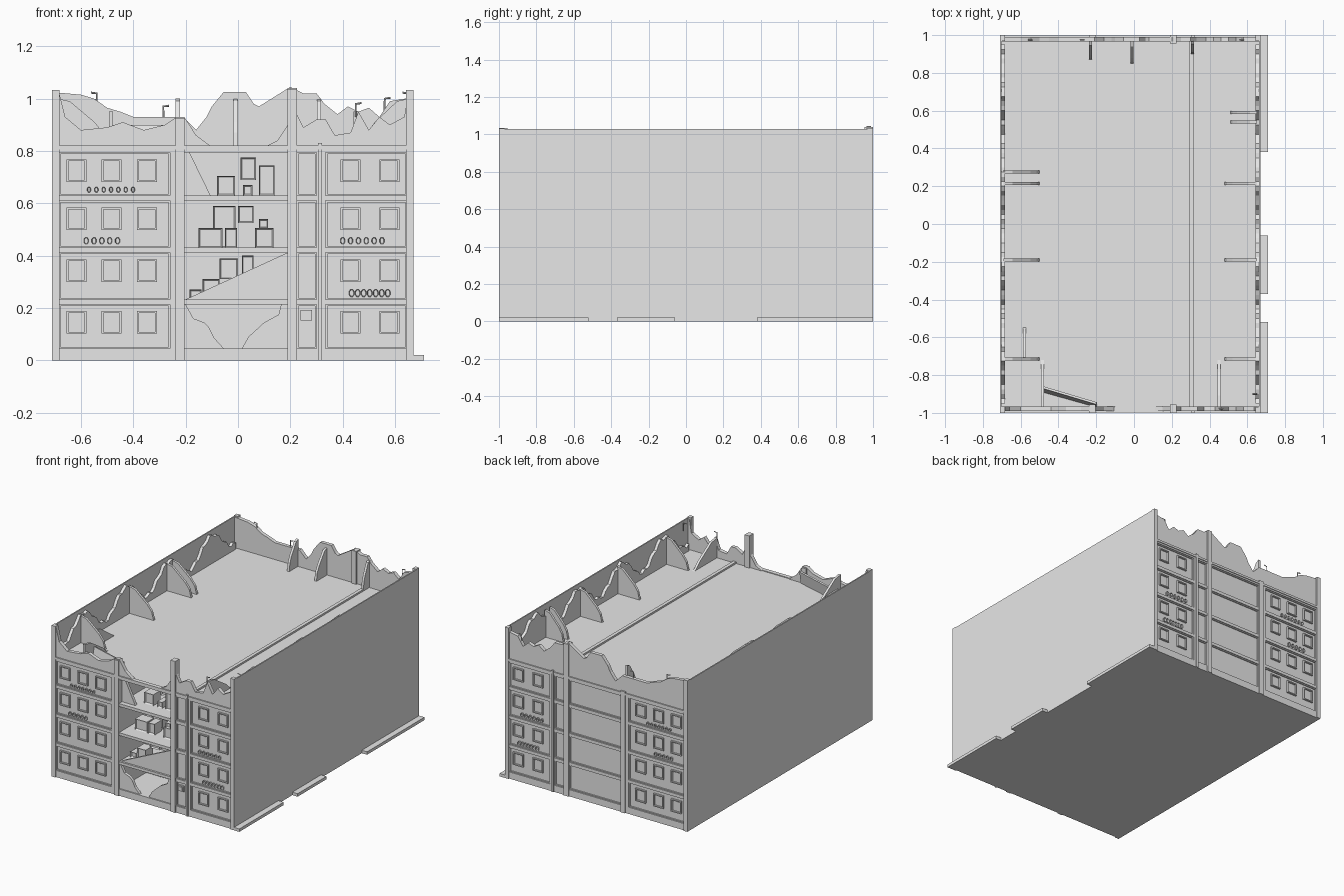
import bpy, bmesh, math
from mathutils import Vector

cube = bpy.data.objects.get("Cube")
if cube:
    bpy.data.objects.remove(cube)

grey = bpy.data.materials.new("concrete_grey")
grey.use_nodes = True
COLOUR = (0.8, 0.8, 0.8, 1)
grey.diffuse_color = COLOUR
grey.node_tree.nodes["Principled BSDF"].inputs["Base Color"].default_value = COLOUR


def finish(name, bm):
    bmesh.ops.recalc_face_normals(bm, faces=bm.faces[:])
    mesh = bpy.data.meshes.new(name)
    bm.to_mesh(mesh)
    bm.free()
    mesh.materials.append(grey)
    obj = bpy.data.objects.new(name, mesh)
    bpy.context.collection.objects.link(obj)
    return obj


def add_box(bm, x0, x1, y0, y1, z0, z1):
    geo = bmesh.ops.create_cube(bm, size=1)
    for v in geo["verts"]:
        v.co = Vector((x0 + (v.co.x + .5) * (x1 - x0), y0 + (v.co.y + .5) * (y1 - y0),
                       z0 + (v.co.z + .5) * (z1 - z0)))
    return geo["verts"]


def box(name, *bounds):
    bm = bmesh.new()
    add_box(bm, *bounds)
    return finish(name, bm)


def add_prism(bm, pts, axis, lo, hi):
    """Extrude an outline of (horizontal, z) points along x or y."""
    place = (lambda h, z, d: (d, h, z)) if axis == "x" else (lambda h, z, d: (h, d, z))
    face = bm.faces.new([bm.verts.new(place(h, z, lo)) for h, z in pts])
    geo = bmesh.ops.extrude_face_region(bm, geom=[face])["geom"]
    move = (hi - lo, 0, 0) if axis == "x" else (0, hi - lo, 0)
    bmesh.ops.translate(bm, vec=move, verts=[v for v in geo if isinstance(v, bmesh.types.BMVert)])


def prism(name, pts, axis, lo, hi):
    bm = bmesh.new()
    add_prism(bm, pts, axis, lo, hi)
    return finish(name, bm)


W0, W1 = -.71, .67          # side walls
BAY0, BAY1 = -.205, .19     # open middle bay
ROOF = .815
ROWS = [(.046, .214), (.233, .412), (.431, .61), (.63, .794)]

# Main mass, with the front middle bay left open
box("main_block", W0, W1, -.7, .98, 0, ROOF)
box("front_block_left", W0, BAY0, -.98, -.7, 0, ROOF)
box("front_block_right", BAY1, W1, -.98, -.7, 0, ROOF)
edges = [0] + [z for row in ROWS for z in row] + [ROOF]
for i in range(0, len(edges), 2):
    box(f"bay_floor_{i // 2}", BAY0, BAY1, -.985, -.7, edges[i], edges[i + 1])

# Flat outer side walls and kerb plates
box("side_wall_right", W1 - .008, W1, -1, 1, 0, 1.028)
box("side_wall_left", W0, W0 + .008, -1, 1, 0, 1.028)
for i, (y0, y1) in enumerate([(-1, -.52), (-.37, -.06), (.38, 1)]):
    box(f"kerb_plate_{i}", W1 - .01, .71, y0, y1, 0, .02)


def facade(label, s):
    """Frame grid, panel trims and windows; s is -1 for front, 1 for back."""
    def part(bm, x0, x1, z0, z1, out):
        ya, yb = sorted((s * .97, s * out))
        add_box(bm, x0, x1, ya, yb, z0, z1)

    def rim(bm, x0, x1, z0, z1, t, out):
        part(bm, x0, x0 + t, z0, z1, out)
        part(bm, x1 - t, x1, z0, z1, out)
        part(bm, x0 + t, x1 - t, z0, z0 + t, out)
        part(bm, x0 + t, x1 - t, z1 - t, z1, out)

    bm = bmesh.new()
    for x0, x1 in [(W0, -.685), (-.26, -.235), (.3, .335), (.645, W1)]:
        part(bm, x0, x1, 0, .82, .993)
    for i in range(0, len(edges), 2):
        part(bm, W0, W1, edges[i], edges[i + 1], .993)
    finish(label + "_frame_grid", bm)

    bm = bmesh.new()
    for x0, x1 in [(-.238, BAY0), (BAY1, .225), (.305, .32)]:
        part(bm, x0, x1, 0, .83, 1)
    part(bm, W0, W1, .805, .82, .998)
    finish(label + "_pillars_and_ledge", bm)

    bm = bmesh.new()
    bays = [(-.685, -.26), (.225, .3), (.335, .645)]
    if s > 0:
        bays.append((BAY0, BAY1))
    for z0, z1 in ROWS:
        for x0, x1 in bays:
            rim(bm, x0, x1, z0, z1, .006, .987)
    finish(label + "_panel_trim", bm)

    bm = bmesh.new()
    for z0, z1 in ROWS:
        top = z1 - .026
        for cx in (-.617, -.483, -.348, .43, .578):
            rim(bm, cx - .038, cx + .038, top - .086, top, .007, .992)
            part(bm, cx - .026, cx + .026, top - .076, top - .012, .984)
    finish(label + "_windows", bm)

    # Oval rings below some of the windows
    bm = bmesh.new()
    for cx, cz, count, step, r in [(-.485, .652, 7, .028, .008), (-.52, .457, 5, .03, .01),
                                   (.475, .457, 6, .03, .01), (.503, .257, 7, .023, .011)]:
        for k in range(count):
            x = cx + (k - (count - 1) / 2) * step
            ring = [(x + r * math.cos(a * math.pi / 4 + .39),
                     cz + 1.4 * r * math.sin(a * math.pi / 4 + .39)) for a in range(8)]
            add_prism(bm, ring, "y", s * .975, s * .99)
    bm.normal_update()
    caps = [f for f in bm.faces if len(f.verts) == 8 and abs(f.calc_center_median().y) > .985]
    bmesh.ops.inset_individual(bm, faces=caps, thickness=.003)
    bmesh.ops.translate(bm, vec=(0, -s * .008, 0), verts=[v for f in caps for v in f.verts])
    finish(label + "_ring_rows", bm)


facade("front", -1)
facade("back", 1)
box("small_front_hatch", .238, .282, -.99, -.97, .153, .192)
box("small_front_hatch_plate", .246, .274, -.994, -.97, .161, .184)

# Broken panels of the open bay
prism("broken_panel_left", [(BAY0, .046), (-.055, .046), (-.09, .085), (-.11, .125), (-.13, .145),
      (-.17, .16), (-.2, .214), (BAY0, .214)], "y", -.985, -.965)
prism("broken_panel_right", [(BAY1, .046), (.015, .046), (.04, .09), (.1, .145), (.155, .175),
      (.165, .214), (BAY1, .214)], "y", -.985, -.965)
prism("slanted_panel", [(-.2, .233), (BAY1, .233), (BAY1, .412)], "y", -.98, -.96)
prism("top_panel_remnant", [(BAY0, .63), (-.105, .63), (-.185, .794), (BAY0, .794)], "y", -.96, -.94)


def cabinet(name, x0, x1, z0, z1, y0=-.9, depth=.08):
    bm = bmesh.new()
    add_box(bm, x0, x1, y0, y0 + depth, z0, z1)
    front = min(bm.faces, key=lambda f: f.calc_center_median().y)
    bmesh.ops.inset_region(bm, faces=[front], thickness=.007)
    bmesh.ops.translate(bm, vec=(0, .012, 0), verts=front.verts[:])
    finish(name, bm)


# Furniture left in the open rooms
for i, c in enumerate([(-.08, -.012, .63, .705), (.01, .068, .69, .775, -.85, .15), (.08, .14, .63, .745),
                       (.02, .055, .63, .67), (-.15, -.06, .431, .505), (-.05, -.003, .431, .505),
                       (0, .06, .525, .59, -.85, .15), (.065, .135, .431, .505), (.08, .115, .505, .54),
                       (-.095, -.01, .431, .59, -.8, .1), (-.07, 0, .31, .39, -.85, .15),
                       (-.135, -.07, .233, .31), (.015, .06, .33, .4, -.85, .15),
                       (-.185, -.14, .233, .27)]):
    cabinet(f"cabinet_{i}", *c)

# Ruined parapets on the front and back
back_top = [(W1, 1.02), (.64, 1), (.58, .99), (.54, .93), (.5, .965), (.46, .95), (.42, .97), (.38, .94),
            (.33, .98), (.3, 1.02), (.25, 1.02), (.2, 1.045), (.08, .97), (.06, .98), (.03, 1.025),
            (-.055, 1.025), (-.1, .97), (-.12, .93), (-.16, .88), (-.21, .93), (-.4, .93), (-.45, .95),
            (-.5, .965), (-.55, 1), (-.6, 1.015), (W0, 1.025)]
prism("back_parapet", [(W0, ROOF), (W1, ROOF)] + back_top, "y", .965, .99)
front_left = [(-.235, .93), (-.28, .9), (-.36, .88), (-.44, .91), (-.5, .89), (-.6, .88),
              (-.66, .93), (-.685, 1.03), (W0, 1.03)]
prism("front_parapet_left", [(W0, ROOF), (-.1, ROOF), (-.16, .86), (-.205, .93)] + front_left,
      "y", -.99, -.965)
front_right = [(W1, 1.03), (.65, 1.02), (.635, .93), (.58, .9), (.54, .93), (.5, .88), (.46, .95),
               (.43, .87), (.37, .86), (.335, .92), (.3, .92), (.25, .89), (.225, .94)]
prism("front_parapet_right", [(.1, ROOF), (W1, ROOF)] + front_right + [(.19, .9), (.15, .84)],
      "y", -.99, -.965)
box("front_spire", .19, .225, -1, -.955, ROOF, 1.035)
box("back_spire", .19, .225, .955, 1, ROOF, 1.04)
box("front_stub", -.238, BAY0, -1, -.955, ROOF, .925)
for i, (x, y) in enumerate([(W0, -1), (W0, .97), (W1 - .028, -1), (W1 - .028, .97)]):
    box(f"corner_post_{i}", x, x + .028, y, y + .03, 0, 1.032)

# Wavy inner lining of the side walls
wave = [(y / 40, .93 + .075 * math.cos(2 * math.pi * (y / 40 - .235) / .46) + .012 * math.sin(y * 1.9))
        for y in range(38, -39, -1)]
lining = [(-.95, ROOF), (.95, ROOF)] + wave
prism("inner_lining_left", lining, "x", W0 + .008, W0 + .028)
prism("inner_lining_right", lining, "x", W1 - .028, W1 - .008)


def fin(name, start, end, axis, at, high=1.0):
    """Broken cross wall, tall at start and worn down to end."""
    worn = [(0, high), (.25, high - .01), (.5, high - .05), (.75, high - .09), (.92, high - .13)]
    pts = [(start, ROOF)] + [(start + (end - start) * t, z) for t, z in worn] + [(end, ROOF)]
    prism(name, pts, axis, at - .008, at + .008)


# Broken cross walls standing on the roof
for i, y in enumerate((.275, .215, -.19, -.715)):
    fin(f"cross_wall_left_{i}", W0 + .02, -.5, "y", y)
for i, (y, x) in enumerate([(.59, .51), (.54, .51), (.215, .48), (-.19, .48), (-.715, .48)]):
    fin(f"cross_wall_right_{i}", W1 - .02, x, "y", y)
for i, (x, y) in enumerate([(-.23, .87), (-.01, .85), (.31, .9)]):
    fin(f"back_cross_wall_{i}", .97, y, "x", x)
fin("front_cross_wall_left", -.97, -.72, "x", -.485, .95)
fin("front_cross_wall_right", -.97, -.72, "x", .45, .95)
fin("corner_room_wall", -.72, -.52, "x", -.58, .93)

# Long roof ridge and fallen slab
box("roof_ridge", .295, .318, -.965, .965, ROOF - .01, ROOF + .012)
bm = bmesh.new()
tri = [bm.verts.new(p) for p in ((-.485, -.87, .9), (-.485, -.89, ROOF), (-.2, -.97, ROOF), (-.2, -.955, .9))]
bm.faces.new(tri)
slab = finish("fallen_slab", bm)
slab.modifiers.new("thickness", "SOLIDIFY").thickness = .012


# Bent reinforcement rods
for i, (x, y, z, d) in enumerate([(-.285, .975, .92, 1), (-.54, .975, .97, -1), (.45, -.978, .93, 1),
                                  (.56, .975, .95, 1), (.65, -.9, .97, -1)]):
    curve = bpy.data.curves.new("bent_rod", "CURVE")
    curve.dimensions = "3D"
    curve.bevel_depth = .004
    curve.bevel_resolution = 0
    curve.use_fill_caps = True
    line = curve.splines.new("POLY")
    line.points.add(2)
    for p, co in zip(line.points, [(x, y, z), (x, y, z + .05), (x + .022 * d, y, z + .053)]):
        p.co = (*co, 1)
    curve.materials.append(grey)
    bpy.context.collection.objects.link(bpy.data.objects.new(f"bent_rod_{i}", curve))
